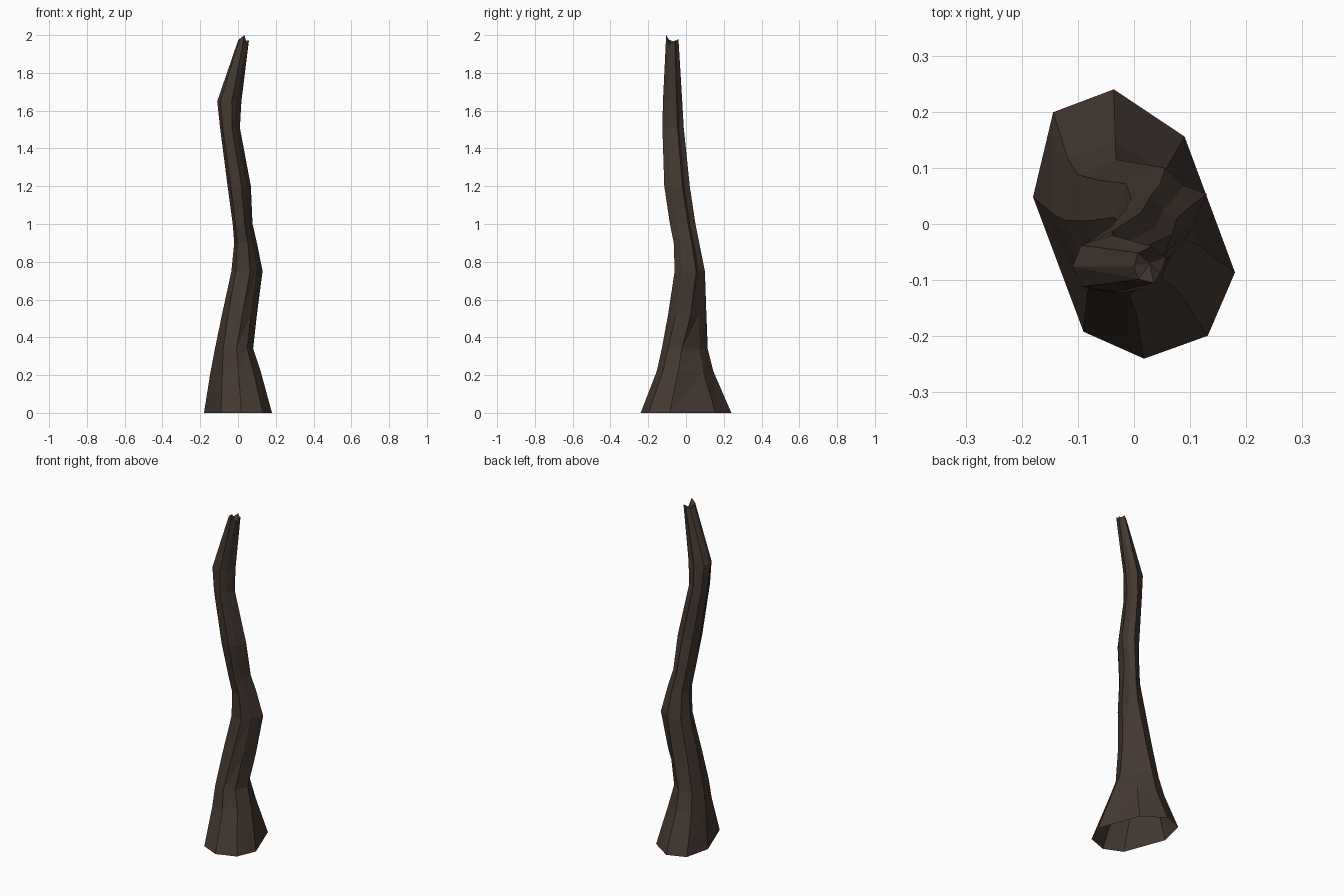
import bpy
import bmesh

cube = bpy.data.objects.get("Cube")
if cube:
    bpy.data.objects.remove(cube)

# Dark bark colour
bark = bpy.data.materials.new("dark_brown_bark")
bark.use_nodes = True
color = (0.058, 0.04, 0.031, 1)
bark.diffuse_color = color
shader = bark.node_tree.nodes["Principled BSDF"]
shader.inputs["Base Color"].default_value = color
shader.inputs["Roughness"].default_value = 0.9

# Unit cross-sections: flared root outline and grooved stem outline
root = [(-1, .2), (-.8, .83), (-.2, 1), (.5, .65),
        (1, -.36), (.73, -.83), (.1, -1), (-.5, -.8)]
stem = [(-1, -.1), (-.75, .65), (.1, 1), (.5, .6),
        (1, .42), (.6, -.5), (.2, -1), (-.72, -.8)]

# Trunk stations: height, x range, y range, blend from root to stem
stations = [
    (0, -.18, .18, -.24, .24, 0),
    (.22, -.145, .12, -.155, .145, .15),
    (.34, -.122, .08, -.128, .115, .3),
    (.52, -.085, .1, -.095, .108, .7),
    (.75, -.035, .13, -.06, .1, 1),
    (.9, -.02, .1, -.065, .07, 1),
    (1.0, -.028, .077, -.085, .05, 1),
    (1.2, -.055, .068, -.115, .02, 1),
    (1.51, -.095, .01, -.125, -.012, 1),
    (1.65, -.11, .018, -.122, -.02, 1),
    (1.96, .0, .058, -.105, -.04, 1),
]


def ring(bm, z, x0, x1, y0, y1, blend):
    verts = []
    for a, b in zip(root, stem):
        u, v = (p + (q - p) * blend for p, q in zip(a, b))
        verts.append(bm.verts.new(((x0 + x1 + u * (x1 - x0)) / 2,
                                   (y0 + y1 + v * (y1 - y0)) / 2, z)))
    return verts


bm = bmesh.new()
rings = [ring(bm, *s) for s in stations]
sides = len(root)

# Bark faces, split into triangles for a rough faceted surface
for lower, upper in zip(rings, rings[1:]):
    for i in range(sides):
        j = (i + 1) % sides
        bm.faces.new((lower[j], lower[i], upper[i]))
        bm.faces.new((lower[j], upper[i], upper[j]))

# Jagged broken tip around a sunken centre
tip = rings[-1]
for i, v in enumerate(tip):
    v.co.z += (.01, .0, .02, .01, .012, -.01, .04, .02)[i]
centre = bm.verts.new((.028, -.07, 1.94))
for i in range(sides):
    bm.faces.new((tip[(i + 1) % sides], tip[i], centre))

bmesh.ops.recalc_face_normals(bm, faces=bm.faces)
mesh = bpy.data.meshes.new("dead_trunk")
bm.to_mesh(mesh)
bm.free()
mesh.materials.append(bark)
trunk = bpy.data.objects.new("dead_trunk", mesh)
bpy.context.collection.objects.link(trunk)
